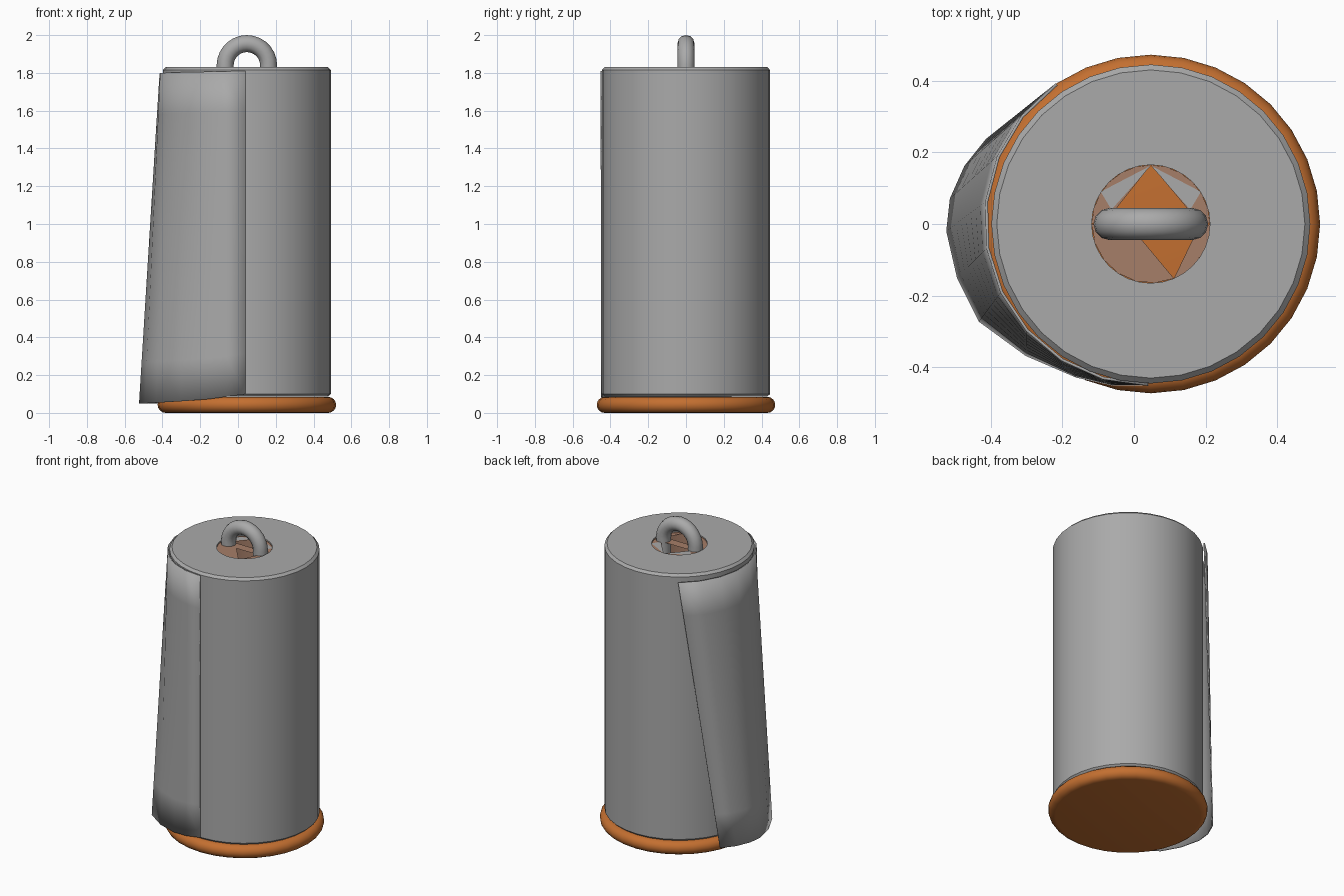
import bpy, bmesh, math
from mathutils import Vector

old = bpy.data.objects.get("Cube")
if old:
    bpy.data.objects.remove(old)

CX = 0.047  # axis of the roll


def material(name, colour):
    m = bpy.data.materials.new(name)
    m.use_nodes = True
    m.diffuse_color = (*colour, 1)
    m.node_tree.nodes["Principled BSDF"].inputs["Base Color"].default_value = (*colour, 1)
    return m


GREY = material("paper grey", (0.4, 0.4, 0.4))
ORANGE = material("wood orange", (0.55, 0.16, 0.03))
TAN = material("cardboard tan", (0.38, 0.21, 0.14))


def make(name, verts, faces, mat, angle=40):
    mesh = bpy.data.meshes.new(name)
    mesh.from_pydata(verts, [], faces)
    bm = bmesh.new()
    bm.from_mesh(mesh)
    bmesh.ops.recalc_face_normals(bm, faces=bm.faces)
    bm.to_mesh(mesh)
    bm.free()
    mesh.materials.append(mat)
    ob = bpy.data.objects.new(name, mesh)
    bpy.context.collection.objects.link(ob)
    bpy.ops.object.select_all(action="DESELECT")
    ob.select_set(True)
    bpy.context.view_layer.objects.active = ob
    bpy.ops.object.shade_smooth_by_angle(angle=math.radians(angle))
    return ob


def lathe(name, profile, sides, mat, closed=False, caps=False):
    n = len(profile)
    verts = [(CX + r * math.cos(math.tau * i / sides), r * math.sin(math.tau * i / sides), z)
             for i in range(sides) for r, z in profile]
    faces = []
    for i in range(sides):
        a, b = i * n, (i + 1) % sides * n
        for j in range(n if closed else n - 1):
            k = (j + 1) % n
            faces.append((a + j, b + j, b + k, a + k))
    if caps:
        faces += [tuple(i * n for i in range(sides)), tuple(i * n + n - 1 for i in range(sides))]
    return make(name, verts, faces, mat)


# Rounded base plate
rim = [(0.43 + 0.0425 * math.cos(t), 0.0425 + 0.0425 * math.sin(t))
       for t in (math.pi * (i / 8 - 0.5) for i in range(9))]
lathe("base", rim, 32, ORANGE, caps=True)

# Paper roll with bevelled rims and an open core
lathe("paper_roll", [(0.165, 0.086), (0.43, 0.086), (0.445, 0.1), (0.445, 1.815),
                     (0.43, 1.83), (0.165, 1.83)], 32, GREY, closed=True)
lathe("cardboard_core", [(0.164, 0.09), (0.164, 1.826)], 24, TAN)


# Core cover with two triangular openings
def arc(start, end, steps=6):
    return [(CX + 0.165 * math.cos(math.radians(a)), 0.165 * math.sin(math.radians(a)))
            for a in (start + (end - start) * i / steps for i in range(steps + 1))]


pieces = [arc(180, 293) + [(0.01, -0.03)], arc(293, 360) + [(0.17, -0.03)],
          arc(90, 180) + [(-0.06, 0.03)], arc(0, 90) + [(0.16, 0.03)],
          [(-0.11, 0.03), (-0.11, -0.03), (0.2, -0.03), (0.2, 0.03)]]
verts, faces = [], []
for p in pieces:
    faces.append(tuple(range(len(verts), len(verts) + len(p))))
    verts += [(x, y, 1.822) for x, y in p]
make("core_cover", verts, faces, TAN)

# Small folded scraps beside the back opening
for side, name in ((-1, "left_fold"), (1, "right_fold")):
    pts = [(CX, 0.163, 1.825), (CX + side * 0.14, 0.09, 1.825), (CX + side * 0.11, 0.04, 1.825)]
    make(name, pts, [(0, 1, 2)], GREY)

# Arched handle
curve = bpy.data.curves.new("handle", "CURVE")
curve.dimensions = "3D"
curve.bevel_depth = 0.045
curve.bevel_resolution = 4
path = [(CX + 0.115, 1.7)]
path += [(CX + 0.115 * math.cos(t), 1.84 + 0.115 * math.sin(t))
         for t in (math.pi * i / 14 for i in range(15))]
path += [(CX - 0.115, 1.7)]
spline = curve.splines.new("POLY")
spline.points.add(len(path) - 1)
for point, (x, z) in zip(spline.points, path):
    point.co = (x, 0, z, 1)
spline.use_smooth = True
curve.materials.append(GREY)
handle = bpy.data.objects.new("handle", curve)
bpy.context.collection.objects.link(handle)

# Loose sheet leaving the roll at the front and hanging round the side
bottom = [(0.04, -0.446), (-0.06, -0.447), (-0.16, -0.425), (-0.3, -0.365), (-0.43, -0.27),
          (-0.49, -0.15), (-0.52, -0.02), (-0.51, 0.07), (-0.47, 0.16), (-0.41, 0.235)]
n, rows = len(bottom), 8
verts = []
for r in range(rows + 1):
    f = r / rows
    for i, (x, y) in enumerate(bottom):
        u = i / (n - 1)
        a = math.radians(-91 - 145 * u)
        radius = 0.448 + 0.022 * u
        top = Vector((CX + radius * math.cos(a), radius * math.sin(a), 1.81 - 0.02 * u))
        low = Vector((x, y, 0.1 - 0.05 * math.sin(math.pi * min(u, 0.6) / 1.2)))
        verts.append(low.lerp(top, f))
faces = [(r * n + i, r * n + i + 1, (r + 1) * n + i + 1, (r + 1) * n + i)
         for r in range(rows) for i in range(n - 1)]
sheet = make("loose_sheet", verts, faces, GREY, 60)
thick = sheet.modifiers.new("thickness", "SOLIDIFY")
thick.thickness = 0.008
thick.offset = 0
